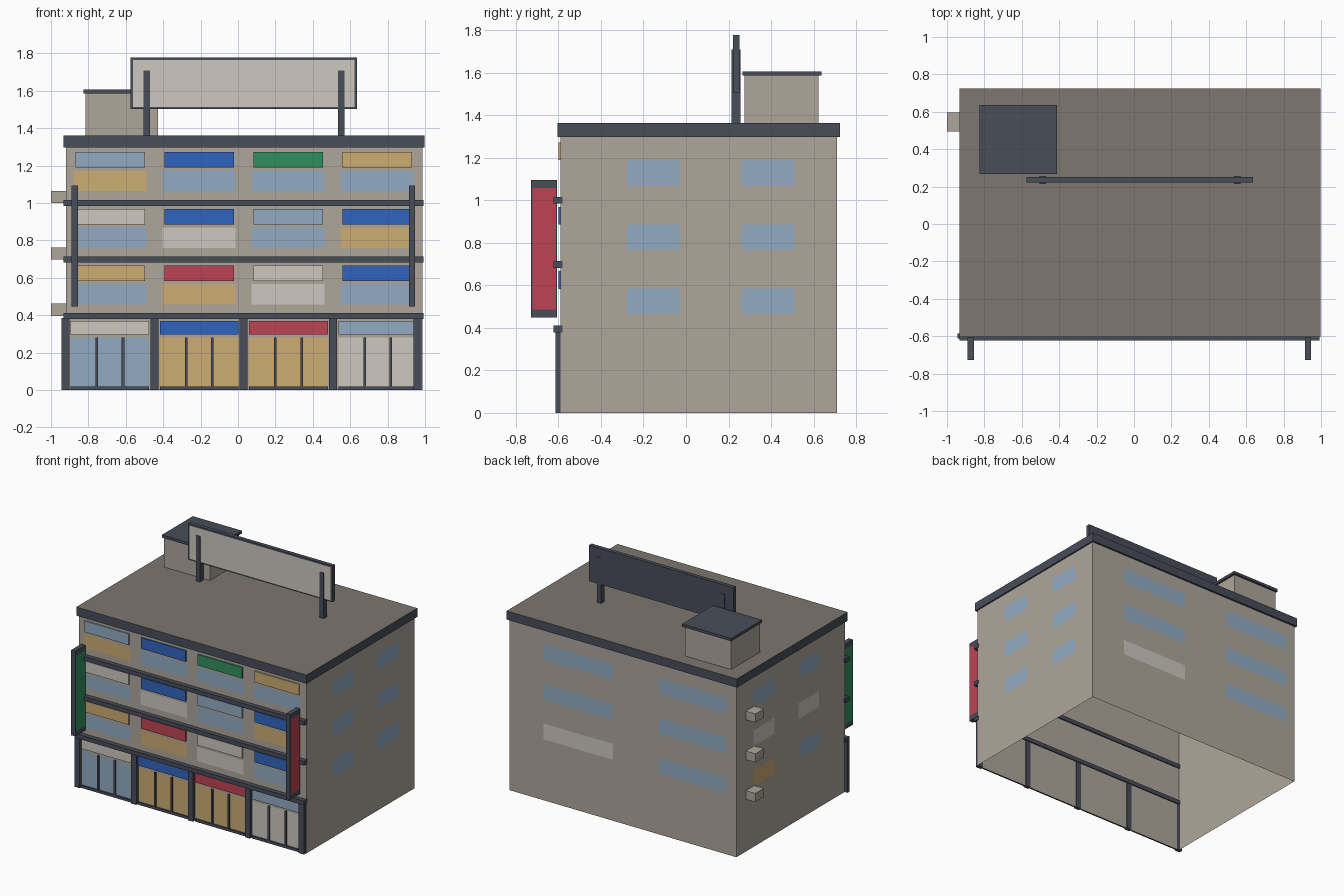
import bpy, bmesh

if "Cube" in bpy.data.objects:
    bpy.data.objects.remove(bpy.data.objects["Cube"])


def srgb(h):
    ch = [int(h[i:i + 2], 16) / 255 for i in (0, 2, 4)]
    return tuple(c / 12.92 if c <= 0.04045 else ((c + 0.055) / 1.055) ** 2.4 for c in ch) + (1,)


MATS = {}
for name, col in dict(wall="AEA69B", roof="7D776E", dark="484D59", glass="92ABC4", blue="3064BD",
                      green="30905F", red="BE4455", tan="CDAC74", cream="CDC8C0").items():
    MATS[name] = bpy.data.materials.new(name)
    MATS[name].diffuse_color = srgb(col)


def finish(name, bm, *mats):
    me = bpy.data.meshes.new(name)
    bm.to_mesh(me)
    bm.free()
    for m in mats:
        me.materials.append(MATS[m])
    ob = bpy.data.objects.new(name, me)
    bpy.context.collection.objects.link(ob)
    return ob


def box(name, mat, x, y, z, top=None, open_bottom=False):
    """Box from (min, max) ranges; optional top colour or missing floor."""
    bm = bmesh.new()
    bmesh.ops.create_cube(bm, size=1)
    for v in bm.verts:
        v.co = [r[0] if c < 0 else r[1] for c, r in zip(v.co, (x, y, z))]
    bm.normal_update()
    if top:
        for f in bm.faces:
            f.material_index = int(f.normal.z > 0.5)
    if open_bottom:
        bmesh.ops.delete(bm, geom=[f for f in bm.faces if f.normal.z < -0.5], context='FACES')
    return finish(name, bm, mat, *([top] if top else []))


def plate(name, mat, axis, side, pos, u, z):
    """Flat upright panel facing side (+1/-1) along axis (0 = x, 1 = y)."""
    bm = bmesh.new()
    ring = [(u[0], z[0]), (u[1], z[0]), (u[1], z[1]), (u[0], z[1])]
    if (axis == 0) != (side > 0):
        ring.reverse()
    bm.faces.new([bm.verts.new((pos, a, b) if axis == 0 else (a, pos, b)) for a, b in ring])
    return finish(name, bm, mat)


X0, X1, Y0, Y1 = -0.92, 0.986, -0.589, 0.71
GAP = 0.003

# Main block (hollow, open underneath) and roof slab
box("building_body", "wall", (X0, X1), (Y0, Y1), (0, 1.32), open_bottom=True)
box("roof_slab", "dark", (-0.934, 0.997), (-0.603, 0.725), (1.296, 1.362), top="roof")

# Floor bands across the front
for z in (0.395, 0.697, 1.0):
    box("floor_band", "dark", (-0.934, 0.991), (-0.624, -0.58), (z - 0.016, z + 0.016))

# Ground floor pillars
for x in (-0.922, -0.446, 0.03, 0.508, 0.96):
    box("front_pillar", "dark", (x - 0.022, x + 0.022), (-0.613, Y0 + GAP), (0, 0.385))

# Shop bays: glazing, mullions, sill and fascia sign
shops = [("glass", "cream"), ("tan", "blue"), ("tan", "red"), ("cream", "glass")]
for i, (pane, sign) in enumerate(shops):
    a = -0.895 + 0.4775 * i
    b = min(a + 0.42, 0.938)
    plate("shop_window", pane, 1, -1, Y0 - GAP, (a, b), (0.01, 0.28))
    box("shop_sign", sign, (a, b), (-0.600, Y0 - 0.001), (0.297, 0.37))
    box("shop_sill", "dark", (a, b), (-0.602, Y0 - 0.001), (0, 0.02))
    for k in (1, 2):
        m = a + 0.14 * k
        box("shop_mullion", "dark", (m - 0.007, m + 0.007), (-0.602, Y0 - 0.001), (0.02, 0.28))

# Upper floor windows with signs above, bottom floor first
windows = [("glass", "tan", "cream", "glass"),
           ("glass", "cream", "glass", "tan"),
           ("tan", "glass", "glass", "glass")]
signs = [("tan", "red", "cream", "blue"),
         ("cream", "blue", "glass", "blue"),
         ("glass", "blue", "green", "tan")]
for fl in range(3):
    z = 0.303 * fl
    for i in range(4):
        a = -0.88 + 0.476 * i
        plate("front_window", windows[fl][i], 1, -1, Y0 - GAP,
              (a, a + 0.39), (0.458 + z, 0.566 + z))
        box("front_sign", signs[fl][i], (a + 0.01, a + 0.383), (-0.600, Y0 - 0.001),
            (0.583 + z, 0.666 + z))

# Side and back windows, bottom floor first
left = [("glass", "tan"), ("cream", "cream"), ("glass", "glass")]
back = [("glass", "cream"), ("glass", "glass"), ("glass", "glass")]
for fl in range(3):
    zr = (0.464 + 0.302 * fl, 0.584 + 0.302 * fl)
    for k, yr in enumerate([(-0.277, -0.03), (0.26, 0.511)]):
        plate("right_window", "glass", 0, 1, X1 + GAP, yr, zr)
        plate("left_window", left[fl][k], 0, -1, X0 - GAP, yr, zr)
    for k, xr in enumerate([(-0.84, -0.27), (0.115, 0.695)]):
        plate("back_window", back[fl][k], 1, 1, Y1 + GAP, xr, zr)

# Air conditioning units on the left wall
for z in (0.397, 0.698, 1.0):
    box("air_unit", "wall", (-1.0, X0 + GAP), (0.495, 0.597), (z, z + 0.065))

# Projecting blade signs with coloured faces
for x, col in ((-0.873, "green"), (0.93, "red")):
    box("blade_sign_frame", "dark", (x - 0.017, x + 0.017), (-0.728, -0.607), (0.448, 1.095))
    for s in (-1, 1):
        plate("blade_sign_face", col, 0, s, x + s * 0.019, (-0.721, -0.612), (0.486, 1.058))

# Rooftop stair house
box("roof_house", "wall", (-0.815, -0.428), (0.275, 0.622), (1.355, 1.59))
box("roof_house_cap", "dark", (-0.825, -0.413), (0.266, 0.637), (1.585, 1.606))

# Rooftop billboard on two posts
box("billboard_frame", "dark", (-0.574, 0.636), (0.222, 0.252), (1.503, 1.777))
plate("billboard_face", "cream", 1, -1, 0.2195, (-0.562, 0.624), (1.514, 1.765))
for x in (-0.487, 0.552):
    box("billboard_post", "dark", (x - 0.017, x + 0.017), (0.215, 0.256), (1.355, 1.708))

for m in bpy.data.materials:
    if m.users and not m.is_grease_pencil:
        m.use_nodes = True
        m.node_tree.nodes["Principled BSDF"].inputs["Base Color"].default_value = m.diffuse_color
